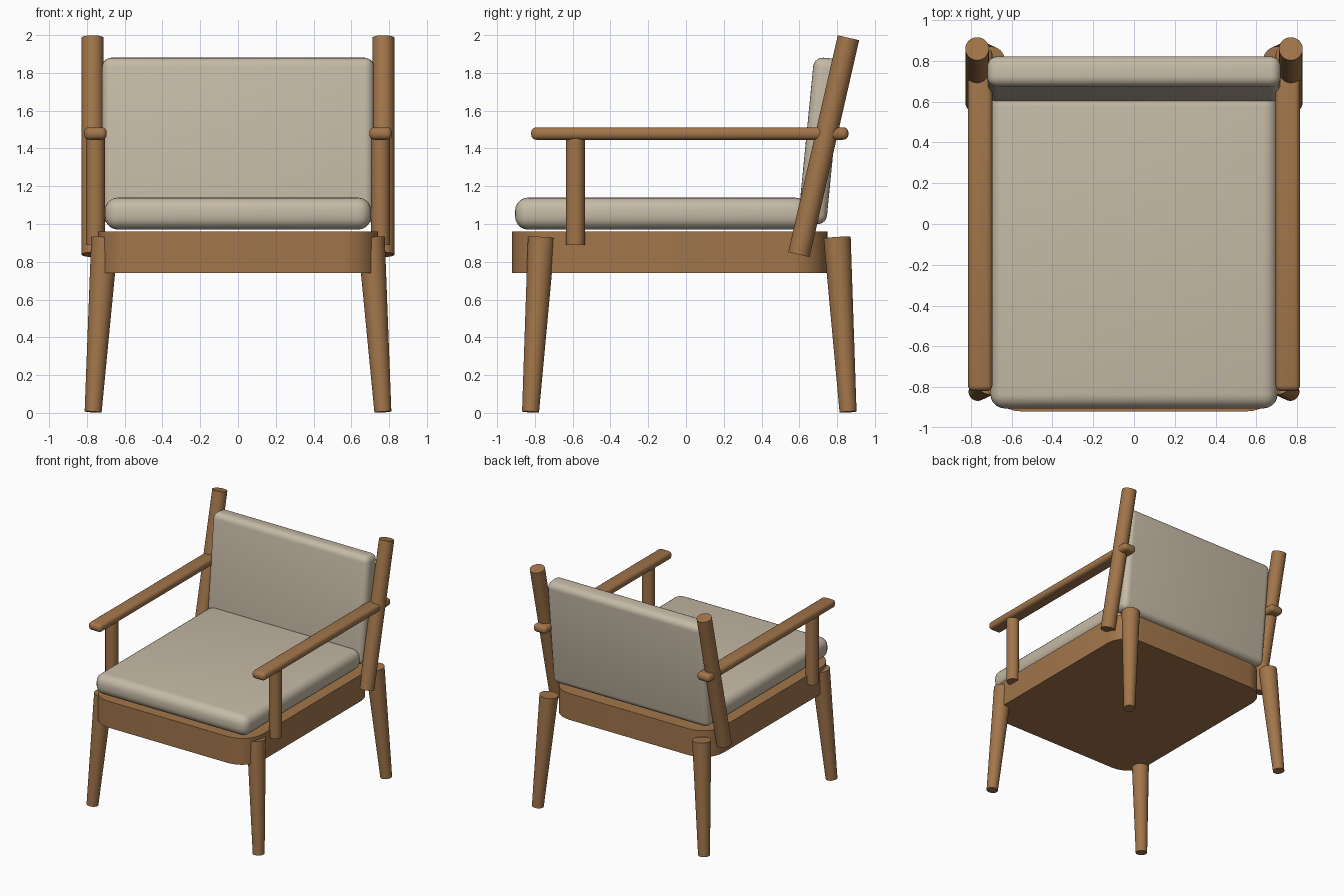
import bpy
import bmesh
from math import radians
from mathutils import Vector

cube = bpy.data.objects.get("Cube")
if cube:
    bpy.data.objects.remove(cube, do_unlink=True)


def material(name, color):
    mat = bpy.data.materials.new(name)
    mat.use_nodes = True
    mat.diffuse_color = color
    mat.node_tree.nodes["Principled BSDF"].inputs["Base Color"].default_value = color
    return mat


wood = material("warm wood", (0.36, 0.18, 0.07, 1))
fabric = material("beige fabric", (0.56, 0.49, 0.38, 1))


def finish(obj, name, mat):
    obj.name = name
    obj.data.materials.append(mat)
    bpy.ops.object.shade_smooth_by_angle(angle=radians(35))
    return obj


def rod(name, start, end, r_start, r_end):
    """Round, optionally tapered bar between two points."""
    start, end = Vector(start), Vector(end)
    axis = end - start
    bpy.ops.mesh.primitive_cone_add(vertices=32, radius1=r_start, radius2=r_end,
                                    depth=axis.length, location=(start + end) / 2,
                                    rotation=axis.to_track_quat("Z", "Y").to_euler())
    return finish(bpy.context.object, name, wood)


def block(name, center, size, mat, radius, segments=5, tilt=0, upright_only=False):
    """Box with rounded edges, or with only its upright edges rounded."""
    bpy.ops.mesh.primitive_cube_add(size=1, location=center, rotation=(tilt, 0, 0))
    obj = bpy.context.object
    bm = bmesh.new()
    bm.from_mesh(obj.data)
    bmesh.ops.scale(bm, vec=size, verts=bm.verts)
    edges = [e for e in bm.edges if not upright_only
             or abs(e.verts[0].co.z - e.verts[1].co.z) > 0.01]
    bmesh.ops.bevel(bm, geom=edges, offset=radius, segments=segments,
                    profile=0.5, affect="EDGES", clamp_overlap=True)
    bm.to_mesh(obj.data)
    bm.free()
    return finish(obj, name, mat)


# Seat frame and cushions
block("seat_frame", (0, -0.085, 0.85), (1.48, 1.67, 0.22), wood, 0.19,
      segments=8, upright_only=True)
block("seat_cushion", (0, -0.13, 1.055), (1.41, 1.55, 0.17), fabric, 0.07)
block("back_cushion", (0, 0.71, 1.44), (1.44, 0.15, 0.88), fabric, 0.05,
      tilt=radians(-5.6))

# Legs, back posts and arms on both sides
for side, s in (("left", 1), ("right", -1)):
    rod(f"front_leg_{side}", (s * 0.767, -0.823, 0.005), (s * 0.705, -0.765, 0.927), 0.045, 0.072)
    rod(f"rear_leg_{side}", (s * 0.767, 0.858, 0.005), (s * 0.705, 0.8, 0.927), 0.045, 0.072)
    rod(f"back_post_{side}", (s * 0.77, 0.598, 0.838), (s * 0.77, 0.86, 1.986), 0.058, 0.058)
    rod(f"arm_support_{side}", (s * 0.755, -0.585, 0.89), (s * 0.755, -0.585, 1.46), 0.05, 0.05)
    block(f"armrest_{side}", (s * 0.755, 0.02, 1.479), (0.12, 1.68, 0.066), wood, 0.028, segments=4)
